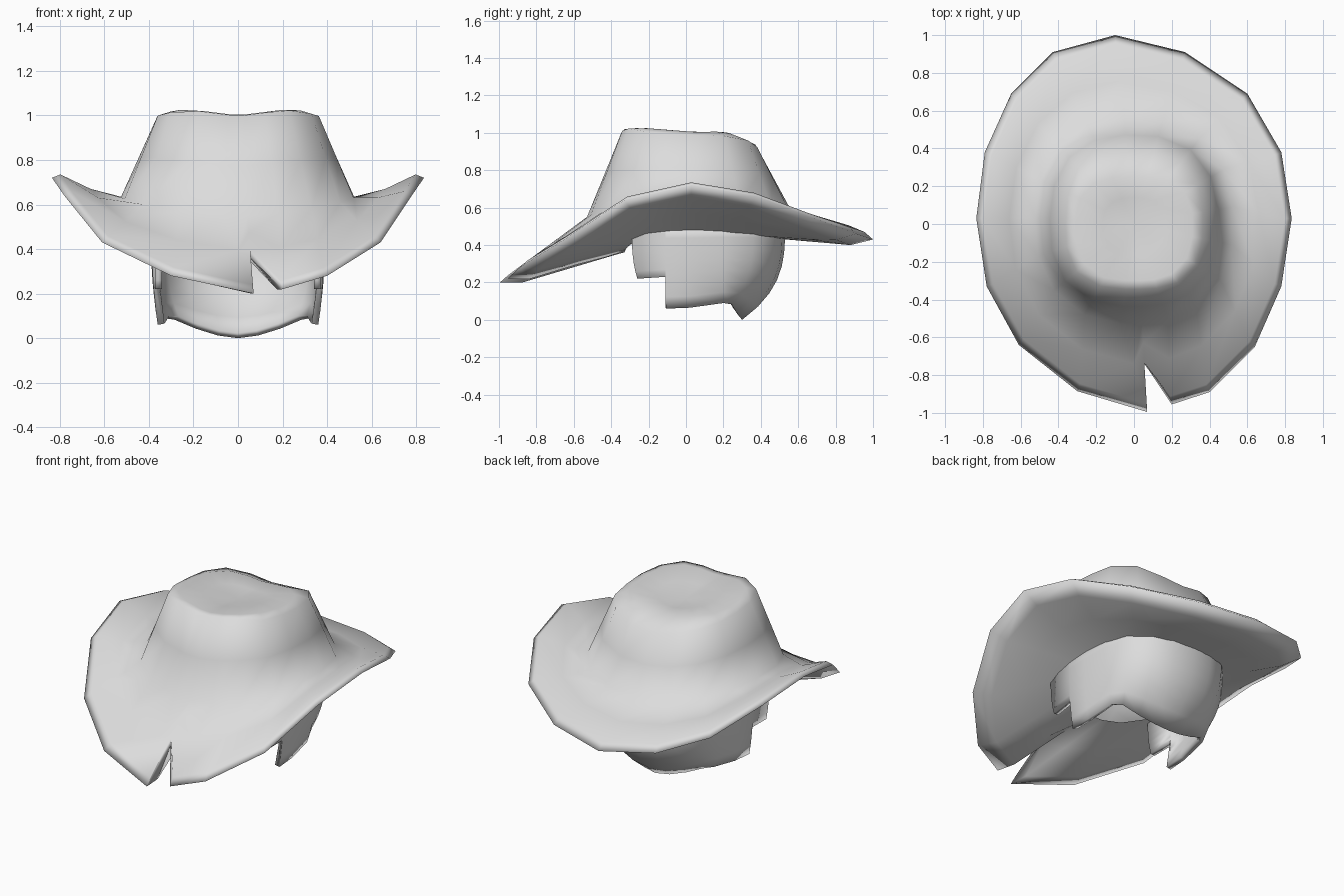
import bpy, bmesh, math

cube = bpy.data.objects.get("Cube")
if cube:
    bpy.data.objects.remove(cube, do_unlink=True)

grey = bpy.data.materials.new("plain_grey")
grey.use_nodes = True
grey.diffuse_color = (0.72, 0.72, 0.72, 1)
grey.node_tree.nodes["Principled BSDF"].inputs["Base Color"].default_value = (0.72, 0.72, 0.72, 1)


def finish(name, bm, angle):
    mesh = bpy.data.meshes.new(name)
    bm.to_mesh(mesh)
    bm.free()
    mesh.materials.append(grey)
    obj = bpy.data.objects.new(name, mesh)
    bpy.context.collection.objects.link(obj)
    bpy.ops.object.select_all(action="DESELECT")
    obj.select_set(True)
    bpy.context.view_layer.objects.active = obj
    bpy.ops.object.shade_smooth_by_angle(angle=math.radians(angle))
    return obj


def mix(a, b, t):
    return tuple(p + (q - p) * t for p, q in zip(a, b))


def by_side(d, side, front, back):
    """Blend a value round the hat: side, front and back."""
    w = d[1] ** 2
    return side * (1 - w) + (front if d[1] < 0 else back) * w


def oval(d, half_x, front, back, power, side_z=0, front_z=0, back_z=0):
    """Point of a rounded-square ring in direction d."""
    half_y = front if d[1] < 0 else back
    r = (abs(d[0] / half_x) ** power + abs(d[1] / half_y) ** power) ** (-1 / power)
    return (d[0] * r, d[1] * r, by_side(d, side_z, front_z, back_z))


def on_top(p, drop=0):
    """Lift a point to the creased top of the crown."""
    x, y = abs(p[0]), p[1]
    z = 1 + 0.025 * min(1, x / 0.2) - 0.25 * max(0, x - 0.27)
    z -= 0.07 * max(0, y + 0.1) + 0.4 * max(0, y - 0.25)
    return (p[0], p[1], z - drop)


# Brim edge, clockwise from the back, with the torn notch at the front
rim = [(-.10, 1.0, .43), (.27, .91, .46), (.60, .69, .54), (.78, .38, .66),
       (.835, .03, .72), (.78, -.33, .64), (.64, -.65, .43), (.40, -.89, .28),
       (.20, -.955, .22), (.055, -.74, .36), (.07, -.995, .20), (-.30, -.885, .28),
       (-.61, -.64, .43), (-.78, -.33, .64), (-.835, .03, .72), (-.79, .38, .66),
       (-.65, .69, .54), (-.43, .91, .47)]
NOTCH = 9

# Hat: every rim point gets a spoke from the crown over the brim to the head hole
spokes = []
for i, tip in enumerate(rim):
    length = math.hypot(tip[0], tip[1])
    d = (tip[0] / length, tip[1] / length)
    # Crown spokes spread out more evenly than the rim points
    even = math.radians(95 - 360 / len(rim) * i)
    c = mix(d, (math.cos(even), math.sin(even)), .6)
    c = (c[0] / math.hypot(*c), c[1] / math.hypot(*c))
    base = oval(c, .525, .53, .56, 2.3, .635, .55, .59)
    shoulder = on_top(oval(c, .365, .345, .385, 2.9), .003)
    top = on_top(oval(c, .31, .30, .25, 2.8))
    dent = on_top(oval(c, .17, .16, .14, 2.4), .015)
    k_top, k_under = (.99, .985) if i == NOTCH else (.955, .88)
    edge = (tip[0] * k_top, tip[1] * k_top, tip[2] + by_side(d, .015, .04, .04))
    under = (tip[0] * k_under, tip[1] * k_under, tip[2] - by_side(d, .06, .0, .03))
    brim_mid = mix(base, edge, .5)
    brim_mid = (brim_mid[0], brim_mid[1], brim_mid[2] - by_side(d, .015, 0, .015))
    opening = oval(c, .385, .33, .53, 2.8, .48, .36, .43)
    spokes.append([dent, top, shoulder, mix(shoulder, base, .5), base, brim_mid,
                   edge, tip, under, mix(under, opening, .5), opening])

bm = bmesh.new()
grid = [[bm.verts.new(p) for p in s] for s in spokes]
crown_centre = bm.verts.new((0, 0, .97))
for i, a in enumerate(grid):
    b = grid[(i + 1) % len(grid)]
    bm.faces.new((crown_centre, a[0], b[0]))
    for j in range(len(a) - 1):
        bm.faces.new((a[j], a[j + 1], b[j + 1], b[j]))
bmesh.ops.recalc_face_normals(bm, faces=bm.faces)
finish("hat", bm, 150)

# Hair: upper x, y and lower x, y, z of each strip from temple to nape
half = [(.37, -.29, .37, -.26, .22), (.385, -.11, .38, -.11, .23),
        (.386, -.108, .36, -.108, .06), (.39, .03, .355, .02, .065),
        (.385, .2, .335, .2, .09), (.35, .36, .285, .245, .083),
        (.25, .47, .19, .268, .043), (.13, .515, .09, .29, .012),
        (0, .53, 0, .3, 0)]
strips = half + [(-a, b, -c, e, z) for a, b, c, e, z in reversed(half[:-1])]
ROWS, HAIR_TOP = 7, .5

bm = bmesh.new()
grid = []
for ux, uy, lx, ly, lz in strips:
    column = []
    for r in range(ROWS + 1):
        t = r / ROWS
        x, y = mix((ux, uy), (lx, ly), t ** 3)
        column.append(bm.verts.new((x, y, HAIR_TOP + (lz - HAIR_TOP) * t)))
    grid.append(column)
for a, b in zip(grid, grid[1:]):
    for j in range(ROWS):
        bm.faces.new((a[j], a[j + 1], b[j + 1], b[j]))
hair = finish("hair", bm, 60)
shell = hair.modifiers.new("thickness", "SOLIDIFY")
shell.thickness = 0.03
shell.offset = -1
